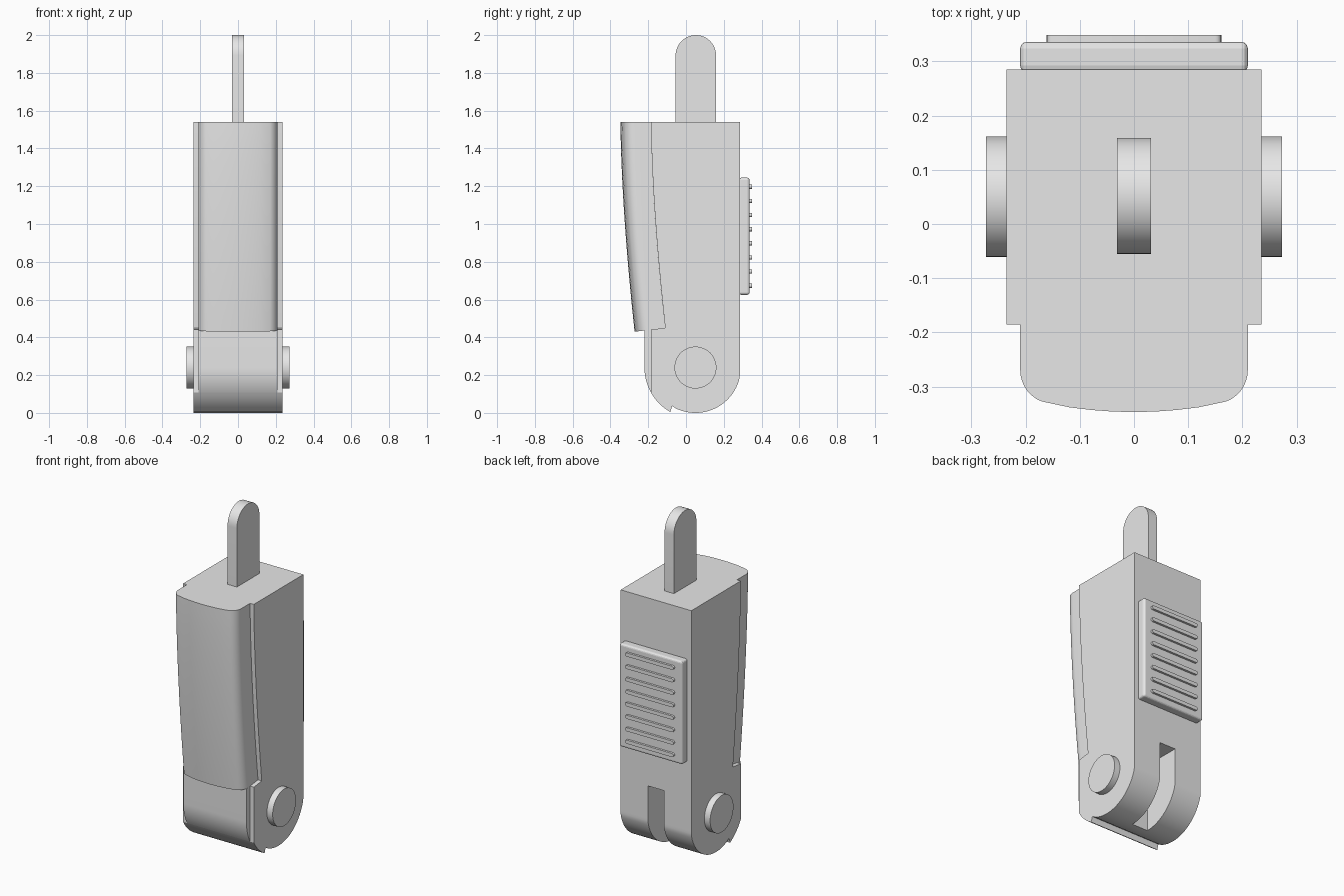
import bpy, bmesh, math

if "Cube" in bpy.data.objects:
    bpy.data.objects.remove(bpy.data.objects["Cube"])

grey = bpy.data.materials.new("plain grey")
grey.use_nodes = True
grey.diffuse_color = (0.8, 0.8, 0.8, 1)
grey.node_tree.nodes["Principled BSDF"].inputs["Base Color"].default_value = (0.8, 0.8, 0.8, 1)

TOP = 1.54
HALF = 0.235           # half width of the body
PY, PZ = 0.05, 0.24    # pivot centre


def finish(name, bm, smooth=True):
    bmesh.ops.recalc_face_normals(bm, faces=bm.faces)
    mesh = bpy.data.meshes.new(name)
    bm.to_mesh(mesh)
    bm.free()
    mesh.materials.append(grey)
    ob = bpy.data.objects.new(name, mesh)
    bpy.context.collection.objects.link(ob)
    if smooth:
        bpy.ops.object.select_all(action="DESELECT")
        ob.select_set(True)
        bpy.context.view_layer.objects.active = ob
        bpy.ops.object.shade_smooth_by_angle(angle=math.radians(30))
    return ob


def loft(name, rings):
    """Skin closed rings of points and cap both ends."""
    bm = bmesh.new()
    loops = [[bm.verts.new(p) for p in ring] for ring in rings]
    n = len(loops[0])
    for a, b in zip(loops, loops[1:]):
        for i in range(n):
            j = (i + 1) % n
            bm.faces.new((a[i], a[j], b[j], b[i]))
    bm.faces.new(loops[0])
    bm.faces.new(loops[-1])
    return finish(name, bm)


def extrude_x(name, profile, x0, x1):
    return loft(name, [[(x, y, z) for y, z in profile] for x in (x0, x1)])


def arc(cy, cz, r, a0, a1, n=24):
    angles = [math.radians(a0 + (a1 - a0) * i / n) for i in range(n + 1)]
    return [(cy + r * math.cos(a), cz + r * math.sin(a)) for a in angles]


def box(name, lo, hi):
    bm = bmesh.new()
    bmesh.ops.create_cube(bm, size=1)
    for v in bm.verts:
        v.co = [(l + h) / 2 + c * (h - l) for l, h, c in zip(lo, hi, v.co)]
    return finish(name, bm, False)


def seam(t):
    return -0.185 + 0.075 * t ** 1.6


def face_line(t):
    return -0.347 + 0.075 * t ** 1.6


STEPS = [i / 20 for i in range(21)]

# Body: rounded foot, lip and curved front seam
lip_start = 180 + math.degrees(math.acos(0.235 / 0.27))
profile = [(0.285, TOP)] + arc(PY, PZ, 0.24, 0, -118, 36)[1:-1]
profile[1:1] = [(0.285, PZ)]
profile += [(-0.073, 0.036), (-0.083, 0.006)]
profile += arc(PY, PZ, 0.27, 240.5, lip_start, 8)
profile += [(-0.185, 0.441)]
profile += [(seam(t), TOP + (0.45 - TOP) * t) for t in reversed(STEPS)]
profile = [(min(y, 0.285), z) for y, z in profile]
body = extrude_x("body", profile, -HALF, HALF)

# Slot through the back of the foot
cutter = box("slot_cutter", (-0.053, 0.05, -0.1), (0.053, 0.4, 0.41))
cutter.hide_render = True
cutter.hide_viewport = True
cut = body.modifiers.new("slot", "BOOLEAN")
cut.object = cutter
cut.solver = "EXACT"

# Narrower front plate of the foot
plate = arc(PY, PZ, 0.27, 180, lip_start, 12)
plate += [(-0.17, 0.107), (-0.17, 0.443), (-0.22, 0.436)]
extrude_x("lower_front_plate", plate, -0.21, 0.21)

# Curved lever cover with rounded front corners
corner = [(0.15 + 0.06 * math.cos(math.radians(a)), 0.078 - 0.062 * math.sin(math.radians(a)))
          for a in range(0, 80, 10)]
crown = [(x, 0.014 * (x / 0.15) ** 2) for x in (0.12, 0.08, 0.04)]
half = corner + crown
section = half + [(0, 0)] + [(-x, d) for x, d in reversed(half)]


def cover_ring(t):
    pts = [(x, face_line(t) + d) for x, d in section]
    pts = [(0.21, seam(t))] + pts + [(-0.21, seam(t))]
    return [(x, y, TOP + (0.43 + 0.125 * (y + 0.27) - TOP) * t) for x, y in pts]


loft("lever_cover", [cover_ring(t) for t in STEPS])

# Upright tab with a round end
tab = [(-0.055, TOP - 0.03)] + arc(0.052, 1.893, 0.107, 180, 0) + [(0.159, TOP - 0.03)]
extrude_x("top_tab", tab, -0.031, 0.031)

# Pivot pins on both sides
for side, name in ((1, "left_pivot"), (-1, "right_pivot")):
    extrude_x(name, arc(PY, PZ, 0.111, 0, 360, 48)[:-1], side * 0.225, side * 0.273)

# Grip pad with softened outer edges
pad = box("grip_pad", (-0.21, 0.28, 0.625), (0.21, 0.336, 1.245))
soft = pad.modifiers.new("soft_edges", "BEVEL")
soft.width = 0.012
soft.segments = 3

# Grip ribs with round ends
for i in range(8):
    z = 0.673 + i * 0.0749
    outline = arc(0.15, z, 0.011, -90, 90, 8) + arc(-0.15, z, 0.011, 90, 270, 8)
    loft("grip_rib_%d" % (i + 1), [[(x, y, h) for x, h in outline] for y in (0.33, 0.349)])
